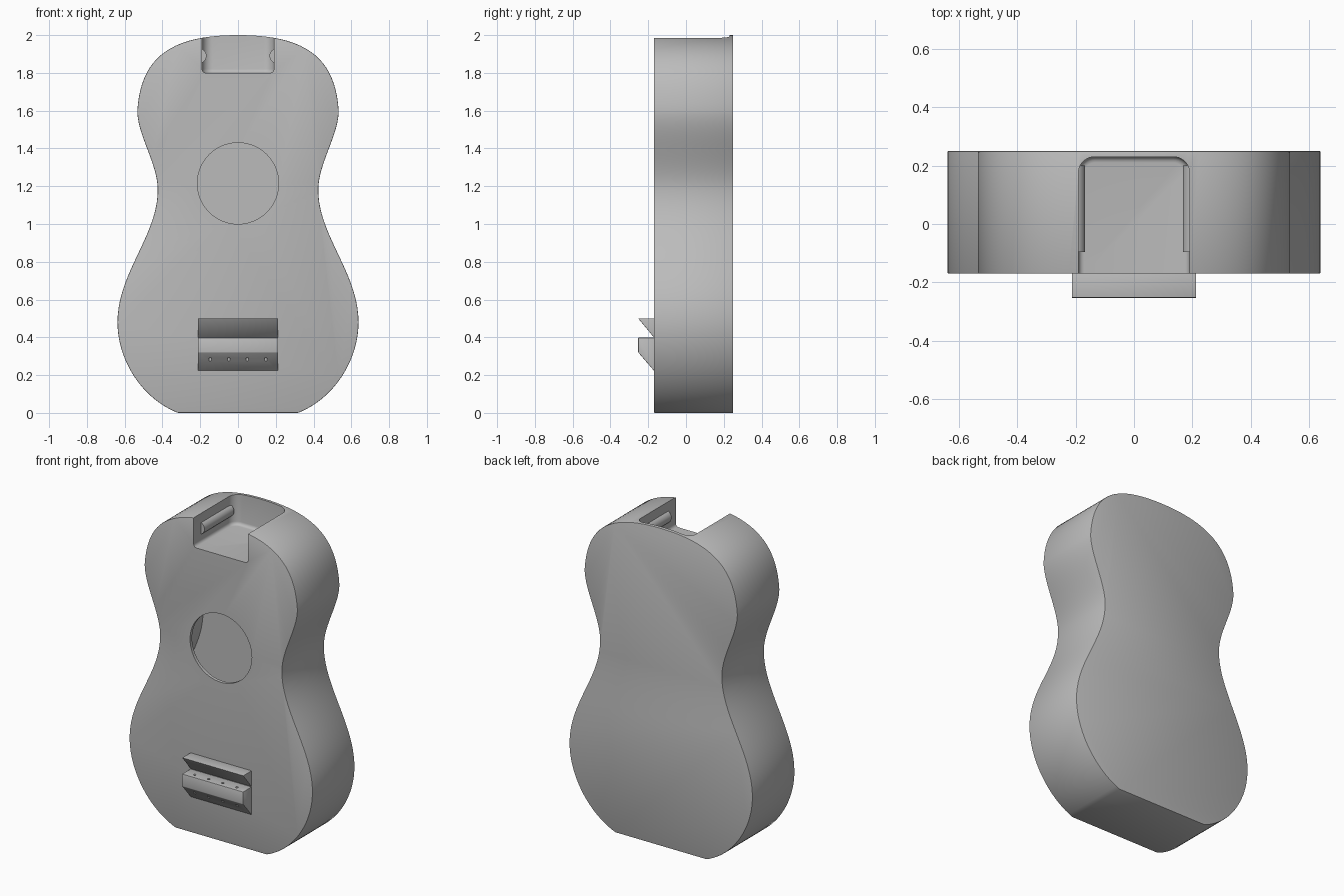
import bpy, bmesh, math
from mathutils import Vector
from mathutils.geometry import interpolate_bezier

if "Cube" in bpy.data.objects:
    bpy.data.objects.remove(bpy.data.objects["Cube"])

grey = bpy.data.materials.new("plain_grey")
grey.diffuse_color = (0.5, 0.5, 0.5, 1)
grey.use_nodes = True
grey.node_tree.nodes["Principled BSDF"].inputs["Base Color"].default_value = grey.diffuse_color


def prism(name, pts, axis, lo, hi):
    """Extrude a closed 2D outline along axis; the points fill the other two axes."""
    def place(p, d):
        return {"x": (d, p[0], p[1]), "y": (p[0], d, p[1]), "z": (p[0], p[1], d)}[axis]
    bm = bmesh.new()
    a = [bm.verts.new(place(p, lo)) for p in pts]
    b = [bm.verts.new(place(p, hi)) for p in pts]
    bm.faces.new(a)
    bm.faces.new(b)
    for i in range(len(pts)):
        j = (i + 1) % len(pts)
        bm.faces.new((a[i], a[j], b[j], b[i]))
    bmesh.ops.recalc_face_normals(bm, faces=bm.faces)
    mesh = bpy.data.meshes.new(name)
    bm.to_mesh(mesh)
    bm.free()
    mesh.materials.append(grey)
    ob = bpy.data.objects.new(name, mesh)
    bpy.context.collection.objects.link(ob)
    return ob


def activate(ob):
    bpy.ops.object.select_all(action="DESELECT")
    ob.select_set(True)
    bpy.context.view_layer.objects.active = ob


def bevel(ob, width, segments, angle):
    activate(ob)
    m = ob.modifiers.new("bevel", "BEVEL")
    m.width, m.segments = width, segments
    m.limit_method, m.angle_limit = "ANGLE", math.radians(angle)
    bpy.ops.object.modifier_apply(modifier=m.name)


def cut(ob, cutter):
    activate(ob)
    m = ob.modifiers.new("cut", "BOOLEAN")
    m.operation, m.solver, m.object = "DIFFERENCE", "EXACT", cutter
    bpy.ops.object.modifier_apply(modifier=m.name)
    bpy.data.objects.remove(cutter)


def smooth(ob):
    activate(ob)
    bpy.ops.object.shade_smooth_by_angle(angle=math.radians(30))


def circle(cx, cy, r, n):
    return [(cx + r * math.cos(2 * math.pi * i / n), cy + r * math.sin(2 * math.pi * i / n))
            for i in range(n)]


def inset(pts, d):
    """Move a counter-clockwise outline inwards."""
    out = []
    for i, p in enumerate(pts):
        a = (Vector(p) - Vector(pts[i - 1])).normalized()
        b = (Vector(pts[(i + 1) % len(pts)]) - Vector(p)).normalized()
        na, nb = Vector((-a.y, a.x)), Vector((-b.y, b.x))
        out.append(tuple(Vector(p) + (na + nb) * (d / (1 + na.dot(nb)))))
    return out


# Body outline: right half from Bezier spans, then mirrored
spans = [((0.317, 0), (0.50, 0.07), (0.638, 0.27), (0.638, 0.48)),
         ((0.638, 0.48), (0.638, 0.74), (0.425, 0.94), (0.425, 1.18)),
         ((0.425, 1.18), (0.425, 1.32), (0.533, 1.47), (0.533, 1.60)),
         ((0.533, 1.60), (0.515, 1.88), (0.36, 2.0), (0, 2.0))]
half = []
for p0, h0, h1, p1 in spans:
    curve = interpolate_bezier(*[Vector(p) for p in (p0, h0, h1, p1)], 22)
    half += [(v.x, v.y) for v in curve[:-1]]
outline = half + [(0, 2.0)] + [(-x, z) for x, z in reversed(half)]

body = prism("body", outline, "y", -0.17, 0.25)
bevel(body, 0.004, 2, 70)

# Hollow inside, leaving a solid block around the neck pocket
cavity = prism("cavity_cutter", inset(outline, 0.02), "y", -0.15, 0.23)
cut(cavity, prism("block_cutter", [(-0.25, 1.77), (0.25, 1.77), (0.25, 2.2), (-0.25, 2.2)],
                  "y", -0.4, 0.4))
cut(body, cavity)

# Sound hole
cut(body, prism("hole_cutter", circle(0, 1.215, 0.215, 64), "y", -0.3, 0.0))

# Neck pocket with rounded rear corners and a filleted floor
r = 0.055
arc = [(0.19 - r + r * math.cos(t * math.pi / 16), 0.23 - r + r * math.sin(t * math.pi / 16))
       for t in range(9)]
section = [(0.19, -0.4)] + arc + [(-x, y) for x, y in reversed(arc)] + [(-0.19, -0.4)]
pocket = prism("pocket_cutter", section, "z", 1.80, 2.2)
bevel(pocket, 0.02, 4, 80)
cut(body, pocket)
smooth(body)

# Half-round rails on the pocket walls
for side, name in ((-1, "left_rail"), (1, "right_rail")):
    smooth(prism(name, circle(side * 0.207, 1.89, 0.04, 28), "y", -0.095, 0.20))

# Bridge: upper wedge and lower drilled block, as (y, z) profiles
wedge = prism("bridge_wedge", [(-0.165, 0.394), (-0.165, 0.50), (-0.253, 0.50)],
              "x", -0.213, 0.213)
block = prism("bridge_block", [(-0.165, 0.218), (-0.165, 0.398), (-0.253, 0.398), (-0.253, 0.32)],
              "x", -0.213, 0.213)
for part in (wedge, block):
    bevel(part, 0.003, 2, 30)
for x in (-0.147, -0.049, 0.049, 0.147):
    cut(block, prism("string_hole_cutter", circle(x, -0.221, 0.008, 14), "z", 0.2, 0.45))
for part in (wedge, block):
    smooth(part)
